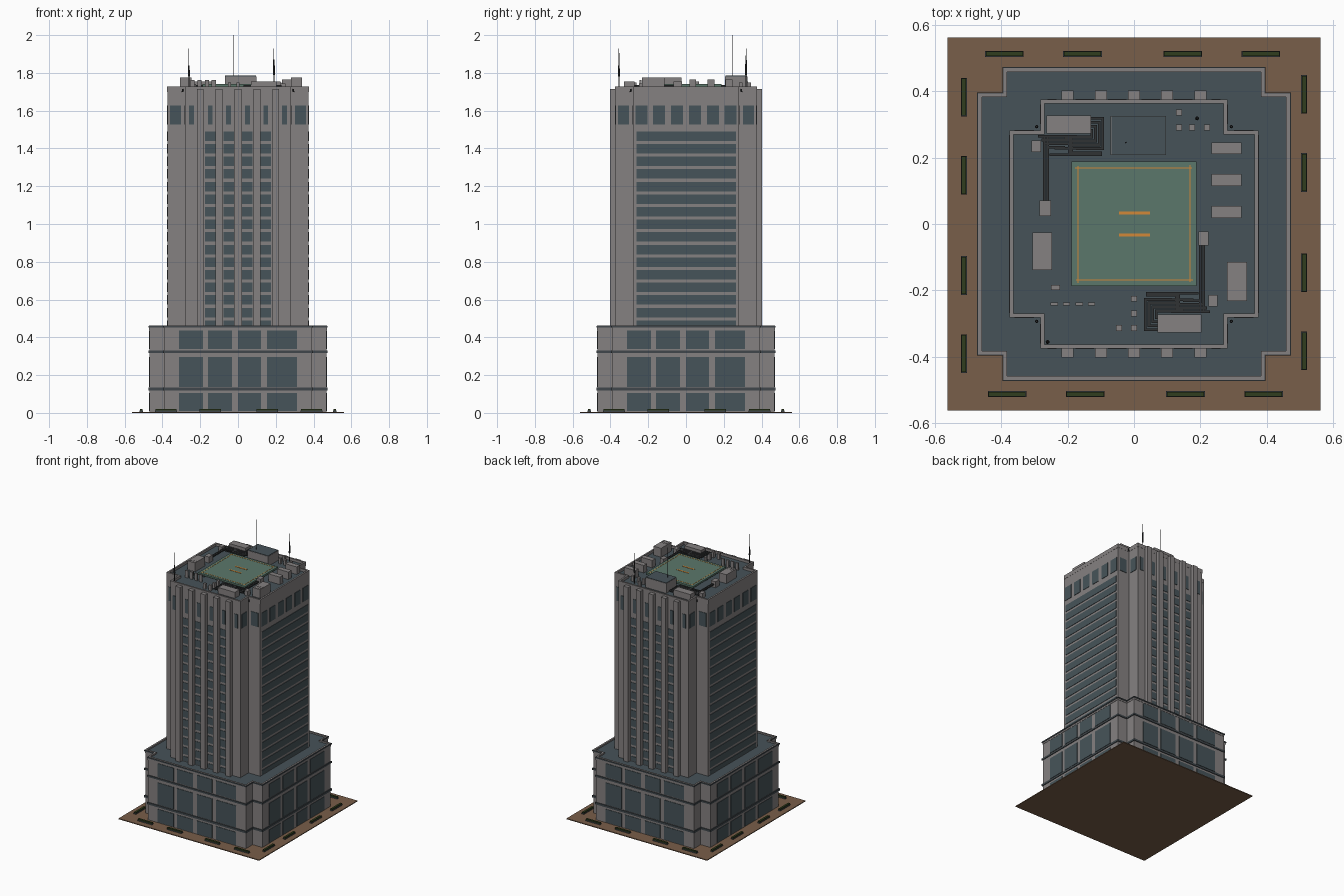
import bpy, bmesh, math
from mathutils import Vector, Matrix

if "Cube" in bpy.data.objects:
    bpy.data.objects.remove(bpy.data.objects["Cube"])


def material(name, rgb):
    m = bpy.data.materials.new(name)
    m.diffuse_color = (*rgb, 1)
    m.use_nodes = True
    m.node_tree.nodes["Principled BSDF"].inputs["Base Color"].default_value = m.diffuse_color
    return m


WALL = material("wall_grey", (0.235, 0.22, 0.22))
GLASS = material("window_glass", (0.062, 0.088, 0.10))
SLATE = material("roof_slate", (0.062, 0.085, 0.098))
BAND = material("dark_band", (0.05, 0.062, 0.07))
PAVING = material("brown_paving", (0.19, 0.112, 0.067))
PAD = material("pad_green", (0.105, 0.185, 0.145))
PAINT = material("orange_paint", (0.65, 0.25, 0.04))
PIPE = material("pipe_dark", (0.03, 0.032, 0.034))
HEDGE = material("hedge_green", (0.03, 0.048, 0.013))


def finish(name, bm, mat):
    bmesh.ops.recalc_face_normals(bm, faces=bm.faces)
    me = bpy.data.meshes.new(name)
    bm.to_mesh(me)
    bm.free()
    me.materials.append(mat)
    ob = bpy.data.objects.new(name, me)
    bpy.context.collection.objects.link(ob)
    return ob


def boxes(name, items, mat, turns=(0,)):
    """Boxes (x0,x1,y0,y1,z0,z1), repeated at the given quarter turns."""
    bm = bmesh.new()
    for k in turns:
        rot = Matrix.Rotation(k * math.pi / 2, 4, 'Z')
        for x0, x1, y0, y1, z0, z1 in items:
            mid = Vector((x0 + x1, y0 + y1, z0 + z1)) / 2
            size = (abs(x1 - x0), abs(y1 - y0), abs(z1 - z0), 1)
            bmesh.ops.create_cube(bm, size=1, matrix=rot @ Matrix.Translation(mid) @ Matrix.Diagonal(size))
    return finish(name, bm, mat)


def cross(a, b):
    """Square plan of half width a, with corners notched back to b."""
    q = [(a, -b), (a, b), (b, b)]
    return [p for k in range(4) for p in
            [(x * (1, 0, -1, 0)[k] - y * (0, 1, 0, -1)[k],
              x * (0, 1, 0, -1)[k] + y * (1, 0, -1, 0)[k]) for x, y in q]]


def prism(name, pts, z0, z1, mat, inner=None):
    """Solid prism, or a hollow ring when an inner outline is given."""
    bm = bmesh.new()
    n = len(pts)
    if inner is None:
        f = bm.faces.new([bm.verts.new((x, y, z0)) for x, y in pts])
        r = bmesh.ops.extrude_face_region(bm, geom=[f])
        bmesh.ops.translate(bm, vec=(0, 0, z1 - z0),
                            verts=[v for v in r['geom'] if isinstance(v, bmesh.types.BMVert)])
    else:
        loops = [[bm.verts.new((x, y, z)) for x, y in p]
                 for p, z in ((pts, z0), (pts, z1), (inner, z1), (inner, z0))]
        for j in range(4):
            a, b = loops[j], loops[(j + 1) % 4]
            for i in range(n):
                bm.faces.new((a[i], a[(i + 1) % n], b[(i + 1) % n], b[i]))
    return finish(name, bm, mat)


# --- Ground slab and hedges ---
boxes("paving_slab", [(-.562, .562, -.562, .562, 0, .006)], PAVING)
hedges = [(c - .056, c + .056) for c in (-.382, -.147, .155, .39)]
boxes("hedges", [(a, b, -.519, -.505, .006, .02) for a, b in hedges], HEDGE, range(4))
boxes("planter_troughs", [(a - .002, b + .002, -.521, -.503, .004, .012) for a, b in hedges], BAND, range(4))

# --- Podium ---
prism("podium_body", cross(.468, .391), .004, .45, WALL)
prism("podium_roof", cross(.46, .384), .449, .453, SLATE)
prism("podium_parapet", cross(.47, .393), .44, .463, WALL, cross(.458, .382))
for i, (z0, z1) in enumerate([(.119, .134), (.318, .331), (.452, .461)]):
    prism(f"podium_band_{i}", cross(.473, .396), z0, z1, BAND, cross(.464, .387))
bays = [(-.313, -.186), (-.16, -.032), (0, .122), (.154, .313)]
boxes("podium_windows", [(a, b, -.471, -.466, z0, z1) for a, b in bays
                         for z0, z1 in ((.01, .105), (.138, .296), (.337, .435))], GLASS, range(4))

# --- Tower ---
prism("tower_body", cross(.374, .28), .448, 1.708, WALL)
prism("tower_roof", cross(.366, .272), 1.707, 1.711, SLATE)
prism("tower_parapet", cross(.375, .281), 1.70, 1.729, WALL, cross(.363, .269))
boxes("tower_fins", [(x - .018, x + .018, -.402, -.37, .45, 1.716)
                     for x in (-.2, -.1, 0, .1, .2)], WALL, (0, 2))
rows = [(max(.458, 1.49 - .0667 * i - .05), 1.49 - .0667 * i) for i in range(16)]
boxes("column_windows", [(c - .028, c + .028, -.377, -.372, z0, z1)
                         for c in (-.148, -.05, .05, .148) for z0, z1 in rows], GLASS, (0, 2))
boxes("ribbon_windows", [(-.262, .264, -.377, -.372, z0, z1) for z0, z1 in rows], GLASS, (1, 3))
# Crown windows, the outermost ones on the notched corners
boxes("crown_windows_front", [(s * c - .013, s * c + .013, -.377, -.372, 1.528, 1.628)
                              for s in (-1, 1) for c in (.05, .147, .247)], GLASS, (0, 2))
boxes("crown_windows_side", [(s * c - .032, s * c + .032, -.377, -.372, 1.528, 1.628)
                             for s in (-1, 1) for c in (.047, .143, .236)], GLASS, (1, 3))
boxes("crown_windows_corner", [(s * .33 - .029, s * .33 + .029, -.283, -.278, 1.528, 1.628)
                               for s in (-1, 1)], GLASS, range(4))

# --- Landing pad with painted marks ---
R = 1.709
boxes("landing_pad", [(-.188, .188, -.187, .188, 1.728, 1.74)], PAD)
boxes("pad_supports", [(x - .01, x + .01, y - .01, y + .01, R, 1.729)
                       for x in (-.16, 0, .16) for y in (-.16, 0, .16)], BAND)
boxes("pad_border", [(-.174, .178, -.17, -.167, 1.739, 1.7412)], PAINT, range(4))
boxes("pad_touchdown_bars", [(-.045, .048, s * .033 - .005, s * .033 + .005, 1.739, 1.742)
                             for s in (-1, 1)], PAINT)

# --- Rooftop plant ---
boxes("stair_house", [(-.07, .097, .207, .325, R, 1.782)], WALL)
boxes("stair_house_roof", [(-.068, .095, .209, .323, 1.781, 1.785)], SLATE)
boxes("chiller_units", [(.28, .34, -.232, -.115, R, 1.775), (-.306, -.247, -.138, -.025, R, 1.775)], WALL)
boxes("chiller_grilles", [(.292 + .018 * i, .3 + .018 * i, -.222, -.19, 1.774, 1.7765) for i in range(3)]
      + [(-.296 + .018 * i, -.288 + .018 * i, -.13, -.1, 1.774, 1.7765) for i in range(3)], WALL)
boxes("air_handlers", [(.233, .323, y - .018, y + .018, R, 1.765) for y in (.036, .132, .228)], WALL)
boxes("tank_units", [(-.263, -.13, .273, .327, R, 1.755), (.07, .203, -.327, -.273, R, 1.755)], WALL)
boxes("pipe_boxes", [(-.308, -.28, .216, .252, R, 1.745), (-.285, -.25, .024, .07, R, 1.755),
                     (.194, .225, -.065, -.022, R, 1.755), (.224, .251, -.248, -.213, R, 1.745),
                     (-.25, -.223, -.199, -.183, R, 1.74)], WALL)
vents = [(.135, .335), (.135, .29), (.175, .29), (.22, .29),
         (0, -.225), (0, -.27), (0, -.313), (-.045, -.313)]
boxes("roof_vents", [(x - .009, x + .009, y - .009, y + .009, R, 1.75) for x, y in vents], WALL)
boxes("small_fans", [(x - .011, x + .011, -.246, -.236, R, 1.763) for x in (-.24, -.203, -.165, -.128)], WALL)


# --- Pipe runs, repeated on the opposite corner ---
def pipe_run(name, pts, flip):
    z, w, items = 1.733, .004, []
    pts = [(-.06 - x, -y) if flip else (x, y) for x, y in pts]
    for (xa, ya), (xb, yb) in zip(pts, pts[1:]):
        items.append((min(xa, xb) - w, max(xa, xb) + w, min(ya, yb) - w, max(ya, yb) + w, z - w, z + w))
    boxes(name, items, PIPE)


for flip in (False, True):
    side = "front" if flip else "back"
    for i in range(4):
        x, y = -.094 - .011 * i, .318 - .012 * i
        pipe_run(f"{side}_pipe_{i}", [(-.135, y), (x, y), (x, .226 + .012 * i),
                                      (-.17 - .012 * i, .226 + .012 * i)], flip)
        pipe_run(f"{side}_return_pipe_{i}", [(-.285 + .01 * i, .264 - .011 * i), (-.175 - .012 * i, .264 - .011 * i),
                                             (-.175 - .02 * i, .207 + .007 * i), (-.1, .207 + .007 * i)][:2 + (i % 2) * 2], flip)
    pipe_run(f"{side}_low_pipe", [(-.25, .208), (-.1, .208)], flip)
    for x in (-.27, -.26):
        pipe_run(f"{side}_long_pipe", [(x, .06), (x, .262)], flip)


# --- Antennas ---
def mast(name, x, y, z0, z1, r):
    bm = bmesh.new()
    bmesh.ops.create_cone(bm, cap_ends=True, segments=8, radius1=r, radius2=r * .6, depth=z1 - z0,
                          matrix=Matrix.Translation((x, y, (z0 + z1) / 2)))
    finish(name, bm, PIPE)


mast("tall_mast", -.025, .245, 1.78, 2.0, .0022)
mast("front_mast", -.26, -.355, R, 1.93, .0025)
mast("front_mast_aerial", -.26, -.355, 1.78, 1.84, .006)
mast("back_mast", .19, .318, R, 1.93, .0025)
mast("back_mast_aerial", .19, .318, 1.79, 1.87, .006)
for sx in (-1, 1):
    for sy in (-1, 1):
        mast("corner_light", sx * .293, sy * .293, 1.70, 1.715, .005)
